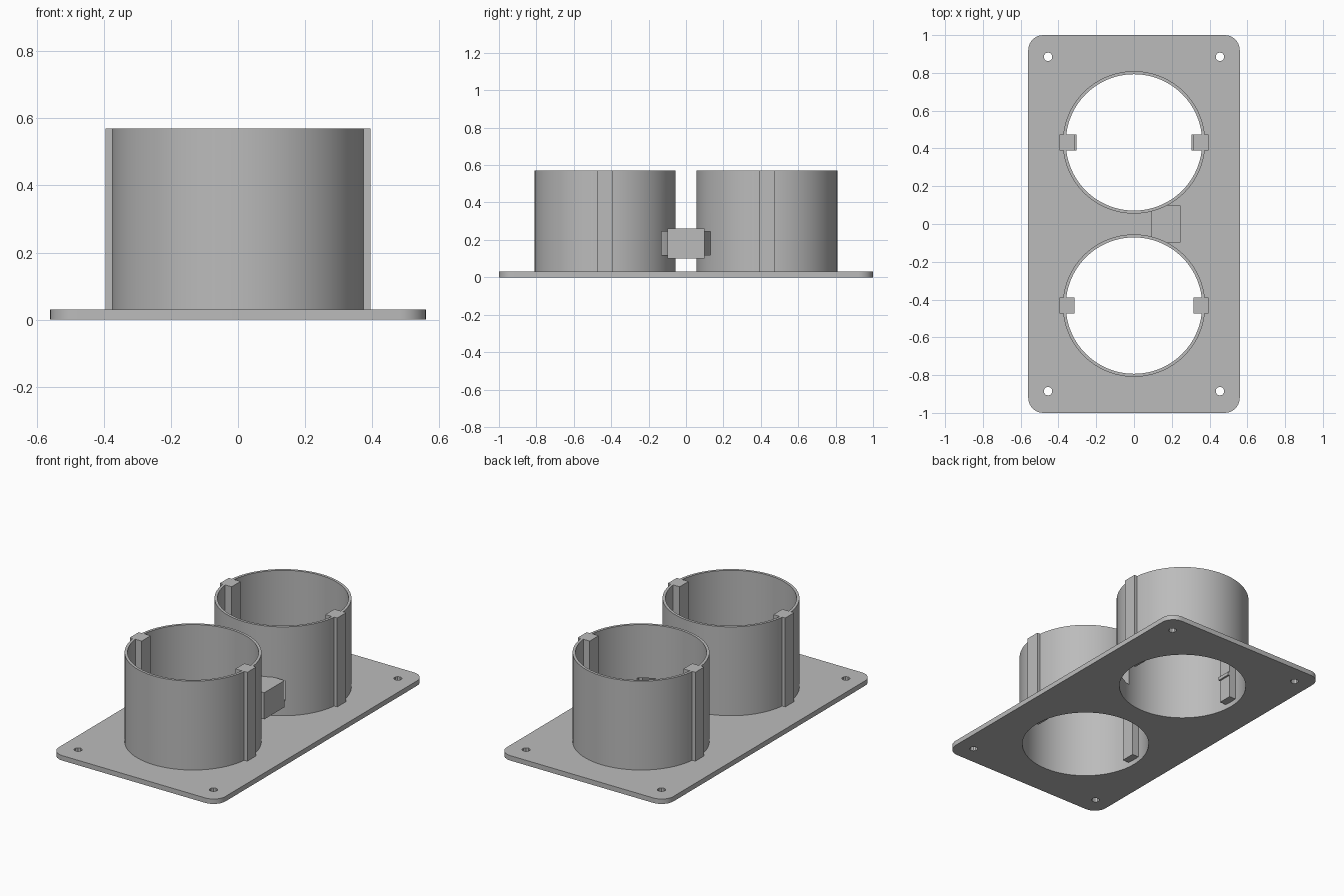
import bpy, bmesh, math
from mathutils import Matrix

if "Cube" in bpy.data.objects:
    bpy.data.objects.remove(bpy.data.objects["Cube"], do_unlink=True)

grey = bpy.data.materials.new("plain grey")
grey.use_nodes = True
grey.diffuse_color = (0.5, 0.5, 0.5, 1)
grey.node_tree.nodes["Principled BSDF"].inputs["Base Color"].default_value = grey.diffuse_color

RING_Y, OUTER, INNER = 0.432, 0.377, 0.361
PLATE_TOP, TOP = 0.03, 0.57
SEGMENTS = 96


def finish(name, bm):
    bmesh.ops.recalc_face_normals(bm, faces=bm.faces)
    mesh = bpy.data.meshes.new(name)
    bm.to_mesh(mesh)
    bm.free()
    mesh.materials.append(grey)
    obj = bpy.data.objects.new(name, mesh)
    bpy.context.collection.objects.link(obj)
    return obj


def box(name, x, y, z, corner=0):
    bm = bmesh.new()
    size = [b - a for a, b in (x, y, z)]
    mid = [(a + b) / 2 for a, b in (x, y, z)]
    bmesh.ops.create_cube(bm, size=1, matrix=Matrix.Translation(mid) @ Matrix.Diagonal((*size, 1)))
    if corner:
        upright = [e for e in bm.edges if abs(e.verts[0].co.z - e.verts[1].co.z) > 0.001]
        bmesh.ops.bevel(bm, geom=upright, offset=corner, segments=8, profile=0.5, affect='EDGES')
    return finish(name, bm)


def cylinder(name, x, y, radius, z0, z1, segments=SEGMENTS):
    bm = bmesh.new()
    bmesh.ops.create_cone(bm, cap_ends=True, segments=segments, radius1=radius, radius2=radius,
                          depth=z1 - z0, matrix=Matrix.Translation((x, y, (z0 + z1) / 2)))
    return finish(name, bm)


def select(obj):
    bpy.ops.object.select_all(action='DESELECT')
    obj.select_set(True)
    bpy.context.view_layer.objects.active = obj


def cut(obj, *cutters):
    select(obj)
    for cutter in cutters:
        cutter.hide_render = True
        mod = obj.modifiers.new("cut", 'BOOLEAN')
        mod.operation = 'DIFFERENCE'
        mod.solver = 'EXACT'
        mod.object = cutter
        bpy.ops.object.modifier_apply(modifier=mod.name)
        bpy.data.objects.remove(cutter, do_unlink=True)


def smooth(obj):
    select(obj)
    bpy.ops.object.shade_smooth_by_angle(angle=math.radians(30))


def passage():
    return box("passage_cutter", (0.11, 0.225), (-0.2, 0.2), (0.12, 0.245))


# Base plate with two large openings and four screw holes
plate = box("base_plate", (-0.56, 0.56), (-1, 1), (0, PLATE_TOP), corner=0.08)
for sy in (-1, 1):
    cut(plate, cylinder("opening_cutter", 0, sy * RING_Y, INNER, -0.1, 0.1))
    for sx in (-1, 1):
        cut(plate, cylinder("screw_cutter", sx * 0.455, sy * 0.885, 0.023, -0.1, 0.1, 10))
smooth(plate)

# Two round sleeves with guide ribs on both sides
for sy, end in ((-1, "front"), (1, "back")):
    y = sy * RING_Y
    sleeve = cylinder(end + "_sleeve", 0, y, OUTER, PLATE_TOP, TOP)
    cut(sleeve, cylinder("bore_cutter", 0, y, INNER, -0.1, 1), passage())
    smooth(sleeve)
    for sx, side in ((-1, "right"), (1, "left")):
        span = sorted((sx * 0.315, sx * 0.395))
        box(f"{end}_{side}_rib", span, (y - 0.043, y + 0.043), (PLATE_TOP, TOP))
        if sy > 0:
            # Small catch on the inside of the back ribs
            span = sorted((sx * 0.304, sx * 0.32))
            box(f"{end}_{side}_catch", span, (y - 0.043, y + 0.043), (0.17, 0.19))

# Hollow cable duct joining the sleeves
duct = box("cable_duct", (0.09, 0.245), (-0.098, 0.098), (0.1, 0.262))
cut(duct, passage(), *[cylinder("trim_cutter", 0, s * RING_Y, 0.368, -0.1, 1) for s in (-1, 1)])
smooth(duct)
